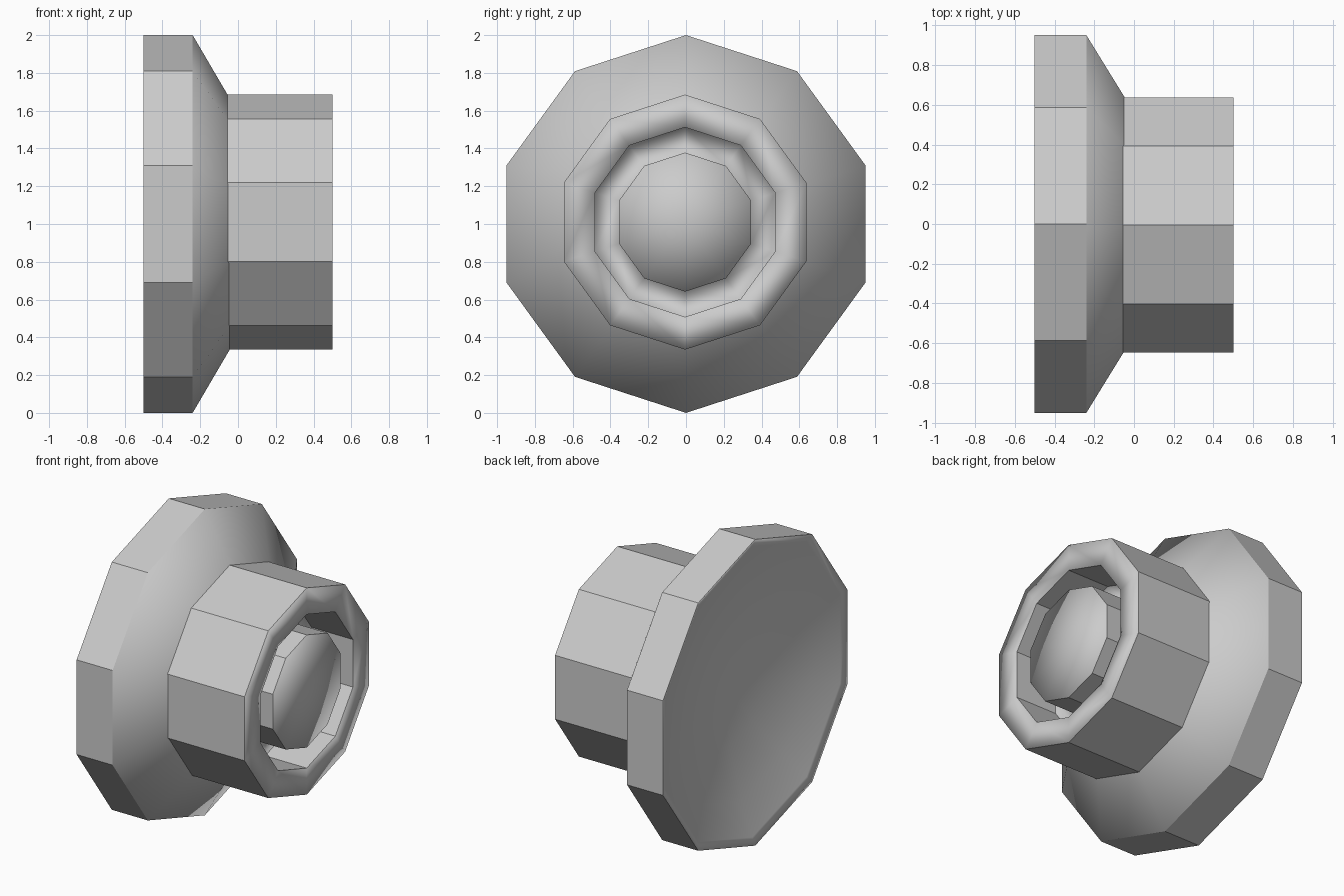
import bpy
import bmesh
from math import sin, cos, tau

if "Cube" in bpy.data.objects:
    bpy.data.objects.remove(bpy.data.objects["Cube"], do_unlink=True)

grey = bpy.data.materials.new("light grey")
grey.use_nodes = True
colour = (0.6, 0.6, 0.6, 1)
grey.diffuse_color = colour
grey.node_tree.nodes["Principled BSDF"].inputs["Base Color"].default_value = colour

SIDES = 10


def lathe(name, rings, soft, y, z):
    """Ten-sided turning along x. rings: (x, radius); soft: spans with soft normals."""
    bm = bmesh.new()
    loops = [[bm.verts.new((x, y + r * sin(tau * i / SIDES), z + r * cos(tau * i / SIDES)))
              for i in range(SIDES)] for x, r in rings]
    for span, (a, b) in enumerate(zip(loops, loops[1:])):
        for i in range(SIDES):
            j = (i + 1) % SIDES
            bm.faces.new((a[i], a[j], b[j], b[i])).material_index = int(span in soft)
    # end caps as fans about a centre point
    for loop, (x, r) in ((loops[0], rings[0]), (loops[-1], rings[-1])):
        centre = bm.verts.new((x, y, z))
        for i in range(SIDES):
            bm.faces.new((loop[i], loop[(i + 1) % SIDES], centre)).material_index = 1
    bmesh.ops.recalc_face_normals(bm, faces=bm.faces)
    mesh = bpy.data.meshes.new(name)
    bm.to_mesh(mesh)
    bm.free()

    # flat sides, softly shaded end faces
    normals = [None] * len(mesh.loops)
    for p in mesh.polygons:
        for k in p.loop_indices:
            vert = mesh.vertices[mesh.loops[k].vertex_index]
            normals[k] = (vert.normal if p.material_index else p.normal).copy()
    for p in mesh.polygons:
        p.use_smooth = True
        p.material_index = 0
    mesh.normals_split_custom_set(normals)
    mesh.materials.append(grey)
    obj = bpy.data.objects.new(name, mesh)
    bpy.context.collection.objects.link(obj)


# wide disc with a dished back and a sloping front
lathe("flange", [(-0.28, 0.1), (-0.32, 0.4), (-0.4, 0.74), (-0.48, 0.95),
                 (-0.5, 1), (-0.24, 1), (0.17, 0.3)],
      soft={0, 1, 2, 3, 5}, y=0, z=1)

# hollow collar with a button standing in its well
lathe("collar_and_button", [(-0.1, 0.675), (0.5, 0.675), (0.5, 0.502),
                            (0.2, 0.502), (0.2, 0.368), (0.5, 0.368)],
      soft={1, 3}, y=-0.005, z=1.01)
